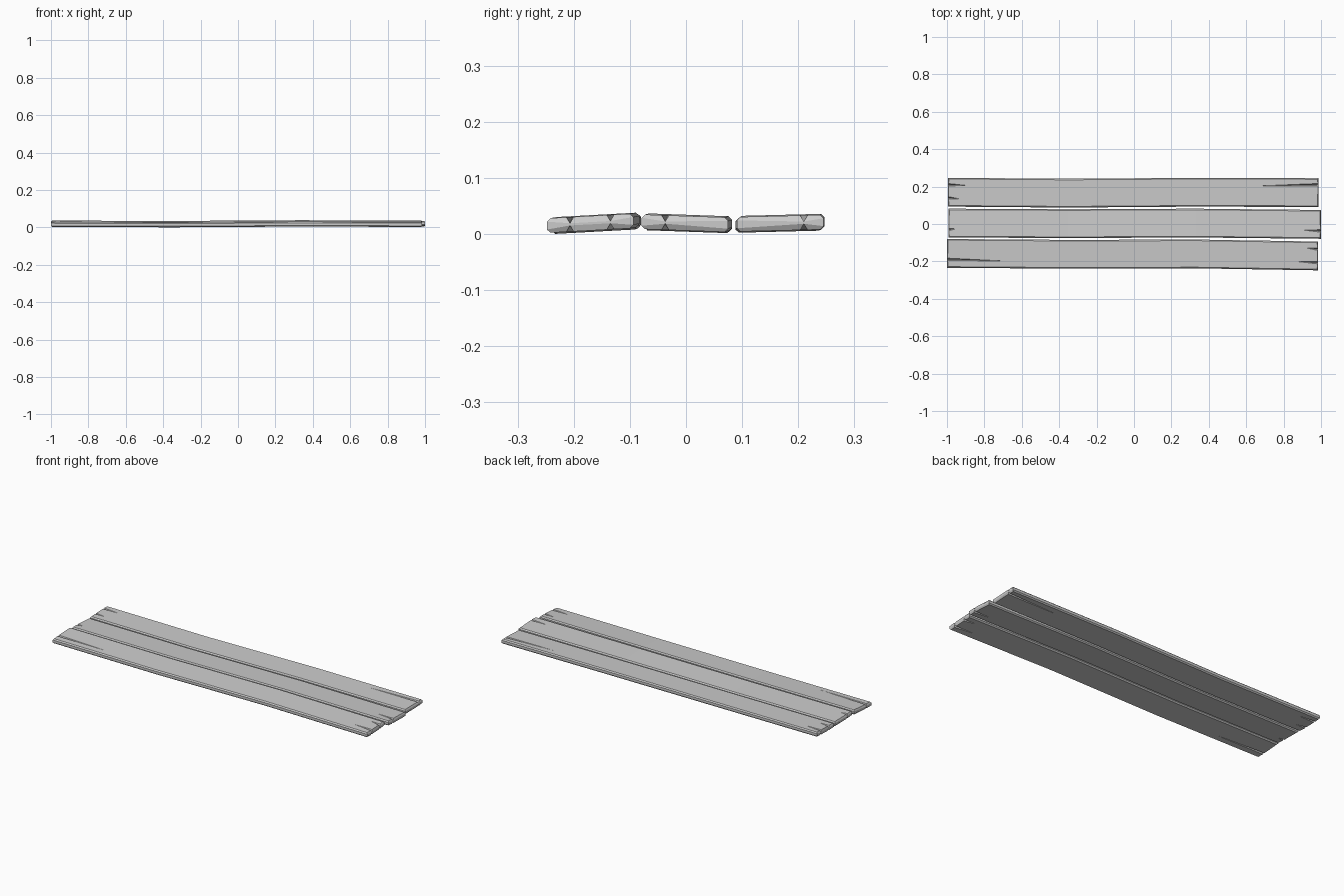
import bpy, bmesh
from mathutils import Vector

if "Cube" in bpy.data.objects:
    bpy.data.objects.remove(bpy.data.objects["Cube"])

HALF_W, THICK, CHAMFER = 0.077, 0.026, 0.006
CRACK_DEPTH, CRACK_HALF = 0.011, 0.0065
STATIONS = [-1.0, -0.35, 0.33, 1.0]
SAG = [0.0, -0.002, 0.002, 0.0]


def interp(x, values):
    """Piecewise linear value along the plank."""
    for i in range(3):
        if x <= STATIONS[i + 1] or i == 2:
            t = (x - STATIONS[i]) / (STATIONS[i + 1] - STATIONS[i])
            return values[i] + t * (values[i + 1] - values[i])


def plank(name, x0, x1, centres, tilt, left_cracks, right_cracks):
    # Outline entries: outer point, chamfer-inset point, depth of outer ring
    c, w = CHAMFER, HALF_W

    def corner(x, y, sx, sy):
        return [((x, y), (x - sx * c, y - sy * c), c)]

    def crack(x, s, y, length, drift):
        # V-split in the end edge, running inward to a point
        k = CRACK_HALF * s
        pts = [(x - s * c * 0.6, y - k), (x - s * length, y + drift),
               (x - s * c * 0.6, y + k)]
        return [((x, y), p, CRACK_DEPTH) for p in pts]

    outline = corner(x0, -w, -1, -1) + corner(x1, -w, 1, -1)
    for cr in sorted(right_cracks):
        outline += crack(x1, 1, *cr)
    outline += corner(x1, w, 1, 1) + corner(x0, w, -1, 1)
    for cr in sorted(left_cracks, reverse=True):
        outline += crack(x0, -1, *cr)

    # Four rings: bottom inset, lower side, upper side, top inset
    h = THICK / 2
    bm = bmesh.new()
    rings = [
        [bm.verts.new((*i, -h)) for o, i, d in outline],
        [bm.verts.new((*o, -h + d)) for o, i, d in outline],
        [bm.verts.new((*o, h - d)) for o, i, d in outline],
        [bm.verts.new((*i, h)) for o, i, d in outline],
    ]
    n = len(outline)
    for a, b in zip(rings, rings[1:]):
        for j in range(n):
            k = (j + 1) % n
            bm.faces.new((a[j], a[k], b[k], b[j]))
    bm.faces.new(rings[3])
    bm.faces.new(rings[0][::-1])
    bmesh.ops.remove_doubles(bm, verts=bm.verts[:], dist=1e-5)

    # Cross cuts, then warp and tilt
    for x in STATIONS[1:3]:
        bmesh.ops.bisect_plane(bm, geom=bm.verts[:] + bm.edges[:] + bm.faces[:],
                               plane_co=(x, 0, 0), plane_no=(1, 0, 0))
    for v in bm.verts:
        x, y, z = v.co
        v.co = Vector((x, y + interp(x, centres),
                       z + 0.0193 + y * tilt + interp(x, SAG)))
    bmesh.ops.recalc_face_normals(bm, faces=bm.faces[:])
    mesh = bpy.data.meshes.new(name)
    bm.to_mesh(mesh)
    bm.free()
    obj = bpy.data.objects.new(name, mesh)
    bpy.context.collection.objects.link(obj)


# Cracks: (local y, length, sideways drift of the tip)
plank("front_plank", -1.0, 0.985, [-0.157, -0.162, -0.160, -0.171], 0.055,
      [(-0.032, 0.30, -0.006)],
      [(-0.036, 0.11, 0.004), (0.036, 0.065, 0.006)])
plank("middle_plank", -0.993, 1.0, [0.005, 0.002, 0.005, -0.002], -0.035,
      [(-0.034, 0.04, 0.003)],
      [(-0.035, 0.10, 0.004)])
plank("back_plank", -0.995, 0.987, [0.170, 0.165, 0.170, 0.168], 0.025,
      [(0.040, 0.10, -0.003), (-0.030, 0.06, -0.005)],
      [(0.042, 0.31, -0.007)])
